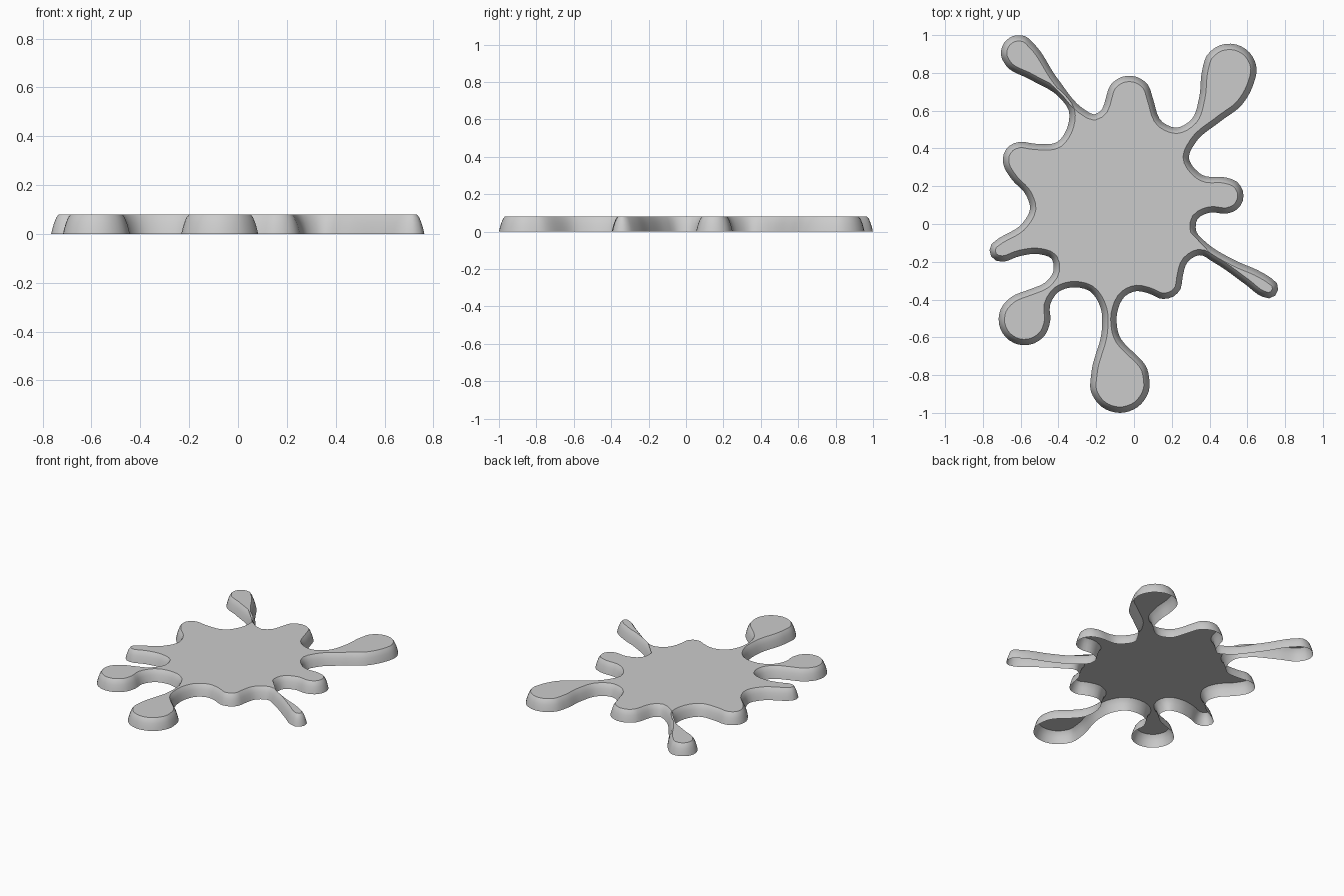
import bpy, bmesh
from math import radians, cos, sin
from mathutils import Vector

if "Cube" in bpy.data.objects:
    bpy.data.objects.remove(bpy.data.objects["Cube"])

# Each lobe: round tip (centre x, y, radius, direction, half sweep),
# then the edge points leading on to the next lobe, counter-clockwise
LOBES = [
    ((.485, .15, .095, 0, 85), [(.36, .26), (.29, .355), (.325, .43), (.46, .545), (.57, .63)]),
    ((.505, .81, .145, 76, 104), [(.345, .67), (.305, .555), (.225, .51), (.15, .54)]),
    ((-.025, .66, .125, 90, 88), [(-.168, .61), (-.21, .58), (-.26, .605), (-.405, .77)]),
    ((-.61, .905, .095, 127, 98), [(-.55, .765), (-.395, .67), (-.345, .6), (-.35, .52), (-.405, .435), (-.525, .425)]),
    ((-.6, .34, .095, 145, 50), [(-.65, .24), (-.57, .15), (-.55, .08), (-.59, .005)]),
    ((-.705, -.14, .06, 195, 82), [(-.605, -.17), (-.5, -.16), (-.435, -.185), (-.425, -.245), (-.47, -.31), (-.55, -.345)]),
    ((-.58, -.505, .137, 240, 118), [(-.445, -.43), (-.4, -.36), (-.315, -.335), (-.235, -.355), (-.175, -.45), (-.17, -.555)]),
    ((-.075, -.84, .16, 270, 110), [(-.085, -.57), (-.09, -.475), (-.045, -.38), (.015, -.355), (.07, -.365)]),
    ((.16, -.3, .097, 317, 50), [(.285, -.2), (.345, -.165), (.425, -.205), (.59, -.32)]),
    ((.71, -.34, .054, -28, 95), [(.675, -.255), (.53, -.19), (.385, -.1), (.33, -.04), (.335, .025), (.4, .06)]),
]
# Rim cross-section: (inset from the outline, height)
RIM = [(0, 0), (.005, .022), (.012, .045), (.021, .067), (.031, .08)]


def control_points():
    pts = []
    for (cx, cy, r, d, half), valley in LOBES:
        n = max(2, round(half / 18))
        for i in range(n + 1):
            a = radians(d - half + 2 * half * i / n)
            pts.append(Vector((cx + r * cos(a), cy + r * sin(a))))
        pts += [Vector(p) for p in valley]
    return pts


def smooth_loop(pts, spacing=.025):
    n, out = len(pts), []

    def slope(i):
        a, b, c = pts[i - 1], pts[i % n], pts[(i + 1) % n]
        u, v = (b - a).length, (c - b).length
        return ((b - a) / u * v + (c - b) / v * u) / (u + v)
    for i in range(n):
        p, q = pts[i], pts[(i + 1) % n]
        length = (q - p).length
        m0, m1 = slope(i) * length, slope((i + 1) % n if i + 1 < n else 0) * length
        steps = max(1, round(length / spacing))
        for k in range(steps):
            t = k / steps
            out.append(p * (2*t**3 - 3*t*t + 1) + m0 * (t**3 - 2*t*t + t)
                       + q * (3*t*t - 2*t**3) + m1 * (t**3 - t*t))
    return out


# Splat: rounded rim rings and a flat top, open underneath
outline = smooth_loop(control_points())
n = len(outline)
normals = []
for i in range(n):
    t = (outline[(i + 1) % n] - outline[i - 1]).normalized()
    normals.append(Vector((-t.y, t.x)))
bm = bmesh.new()
rings = []
for inset, z in RIM:
    rings.append([bm.verts.new((*(p + m * inset), z)) for p, m in zip(outline, normals)])
for low, high in zip(rings, rings[1:]):
    for i in range(n):
        j = (i + 1) % n
        bm.faces.new((low[i], low[j], high[j], high[i]))
top = bm.faces.new(rings[-1])
bm.normal_update()
bmesh.ops.triangulate(bm, faces=[top])

mesh = bpy.data.meshes.new("splat")
bm.to_mesh(mesh)
bm.free()
splat = bpy.data.objects.new("splat", mesh)
bpy.context.collection.objects.link(splat)
bpy.context.view_layer.objects.active = splat
splat.select_set(True)
bpy.ops.object.shade_smooth_by_angle(angle=radians(50))
